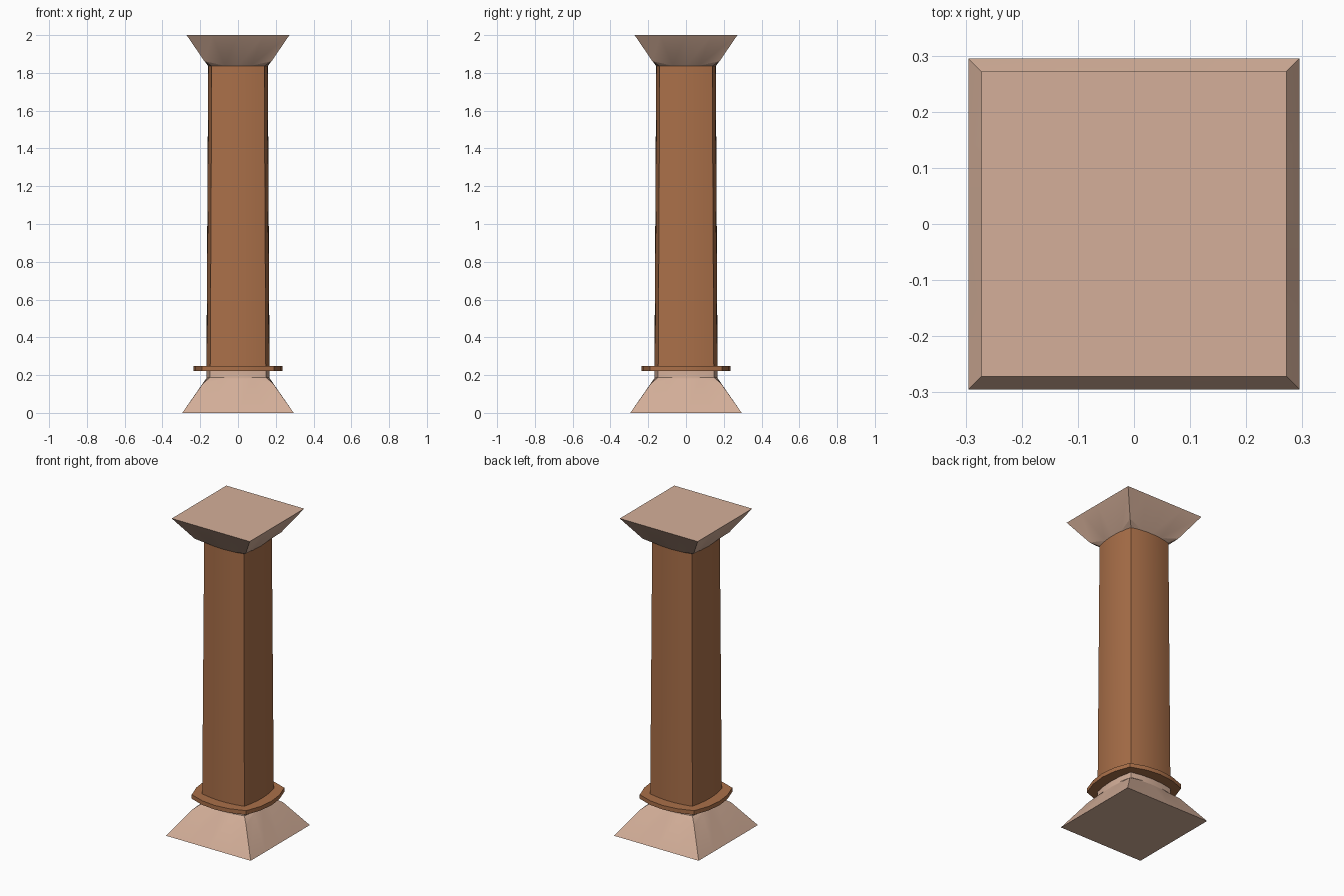
import bpy, bmesh, math

if "Cube" in bpy.data.objects:
    bpy.data.objects.remove(bpy.data.objects["Cube"])


def material(name, rgb):
    m = bpy.data.materials.new(name)
    m.diffuse_color = (*rgb, 1)
    m.use_nodes = True
    m.node_tree.nodes["Principled BSDF"].inputs["Base Color"].default_value = m.diffuse_color
    return m


beige = material("pale stone", (0.66, 0.43, 0.32))
brown = material("terracotta brown", (0.40, 0.16, 0.066))


def ring(corner, mid, z, n, tip=None):
    """Square ring with bowed sides; tip = (half width, z) overrides corners."""
    pts = []
    for side in range(4):
        a = side * math.pi / 2
        for i in range(n):
            t = -1 + 2 * i / n
            x, y, h = corner * t, -(mid - (mid - corner) * t * t), z
            if i == 0 and tip:
                x, y, h = -tip[0], -tip[0], tip[1]
            pts.append((x * math.cos(a) - y * math.sin(a),
                        x * math.sin(a) + y * math.cos(a), h))
    return pts


def loft(name, rings, mat, angle=30):
    bm = bmesh.new()
    loops = [[bm.verts.new(p) for p in r] for r in rings]
    for lo, hi in zip(loops, loops[1:]):
        k = len(lo)
        for i in range(k):
            j = (i + 1) % k
            bm.faces.new((lo[i], lo[j], hi[j], hi[i]))
    bm.faces.new(loops[0][::-1])
    bm.faces.new(loops[-1])
    bmesh.ops.recalc_face_normals(bm, faces=bm.faces)
    me = bpy.data.meshes.new(name)
    bm.to_mesh(me)
    bm.free()
    me.materials.append(mat)
    ob = bpy.data.objects.new(name, me)
    bpy.context.collection.objects.link(ob)
    bpy.ops.object.select_all(action='DESELECT')
    ob.select_set(True)
    bpy.context.view_layer.objects.active = ob
    bpy.ops.object.shade_smooth_by_angle(angle=math.radians(angle))


# Flared square base with cut corners and a short neck
loft("base", [
    ring(0.295, 0.295, 0.0, 4),
    ring(0.150, 0.168, 0.183, 4, tip=(0.186, 0.155)),
    ring(0.148, 0.167, 0.188, 4),
    ring(0.148, 0.167, 0.225, 4)], beige, 20)

# Collar ring
loft("collar", [ring(0.19, 0.235, 0.222, 4),
                ring(0.19, 0.235, 0.248, 4)], brown)

# Tapered shaft with softly bowed sides
loft("shaft", [ring(0.147, 0.167, 0.24, 8),
               ring(0.139, 0.158, 1.845, 8)], brown)

# Flared square capital with cut corners
loft("capital", [
    ring(0.137, 0.155, 1.834, 4),
    ring(0.140, 0.160, 1.838, 4, tip=(0.178, 1.862)),
    ring(0.272, 0.272, 2.0, 4)], beige, 20)
